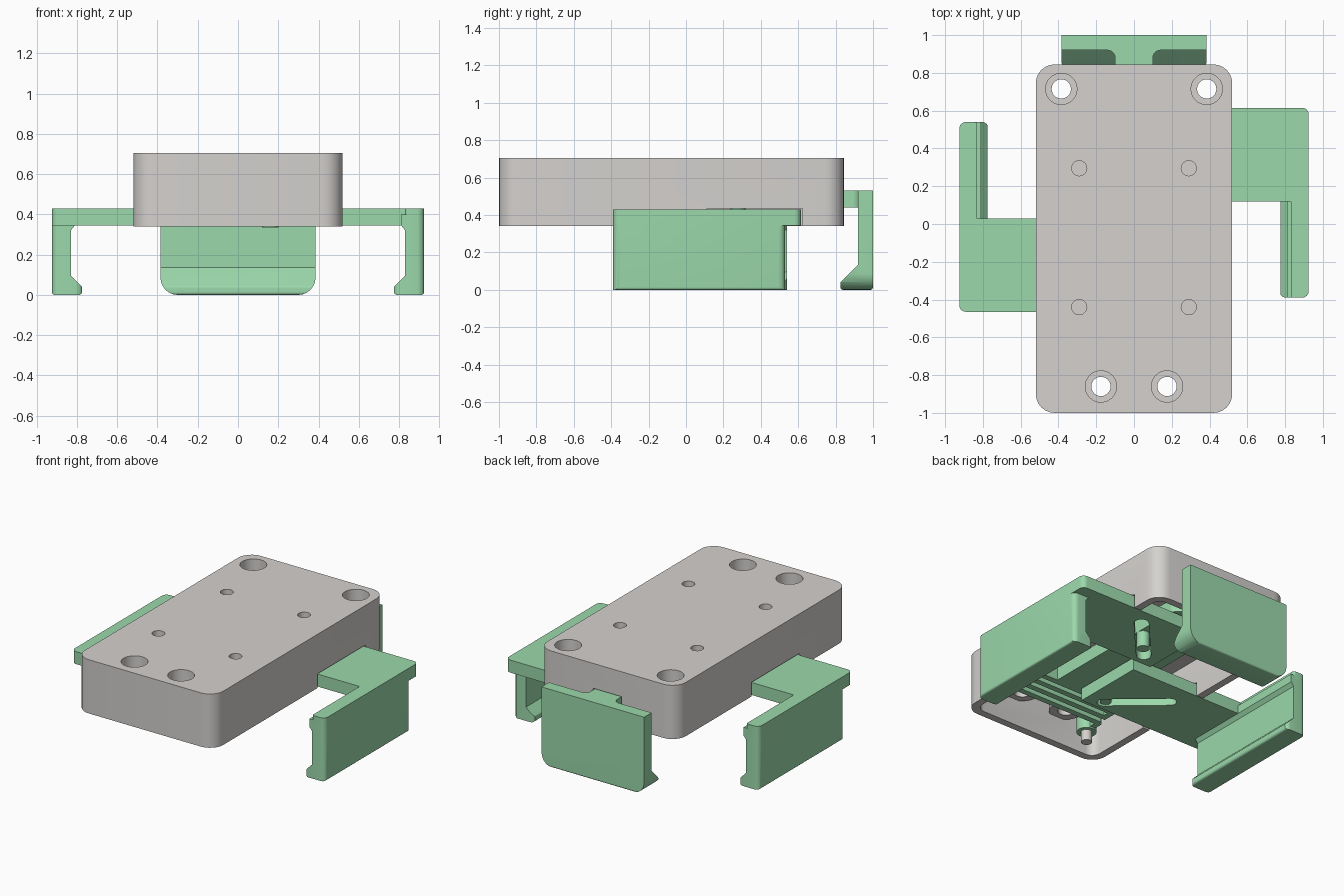
import bpy, bmesh, math
from mathutils import Vector

if "Cube" in bpy.data.objects:
    bpy.data.objects.remove(bpy.data.objects["Cube"])

def material(name, col):
    m = bpy.data.materials.new(name)
    m.diffuse_color = (*col, 1)
    m.use_nodes = True
    m.node_tree.nodes["Principled BSDF"].inputs["Base Color"].default_value = m.diffuse_color
    return m

GREY = material("warm grey", (0.66, 0.64, 0.62))
GREEN = material("soft green", (0.33, 0.69, 0.41))

def rounded(pts, seg=6):
    """Outline from (x, y) or (x, y, corner radius) points."""
    out, n = [], len(pts)
    for i, p in enumerate(pts):
        v = Vector(p[:2])
        r = p[2] if len(p) > 2 else 0
        if not r:
            out.append(v)
            continue
        a = (Vector(pts[i - 1][:2]) - v).normalized()
        b = (Vector(pts[(i + 1) % n][:2]) - v).normalized()
        half = a.angle(b) / 2
        centre = v + (a + b).normalized() * (r / math.sin(half))
        s, e = v + a * (r / math.tan(half)) - centre, v + b * (r / math.tan(half)) - centre
        turn = s.angle_signed(e)
        for k in range(seg + 1):
            t = -turn * k / seg
            out.append(centre + Vector((s.x * math.cos(t) - s.y * math.sin(t),
                                        s.x * math.sin(t) + s.y * math.cos(t))))
    return out

def prism(name, pts, lo, hi, mat, axis="z"):
    """Extrude an outline from lo to hi along an axis."""
    place = {"z": lambda p, t: (p[0], p[1], t),
             "y": lambda p, t: (p[0], t, p[1]),
             "x": lambda p, t: (t, p[0], p[1])}[axis]
    bm = bmesh.new()
    ends = [[bm.verts.new(place(p, t)) for p in pts] for t in (lo, hi)]
    bm.faces.new(ends[0])
    bm.faces.new(ends[1])
    n = len(pts)
    for i in range(n):
        j = (i + 1) % n
        bm.faces.new((ends[0][i], ends[0][j], ends[1][j], ends[1][i]))
    bmesh.ops.recalc_face_normals(bm, faces=bm.faces)
    me = bpy.data.meshes.new(name)
    bm.to_mesh(me)
    bm.free()
    me.materials.append(mat)
    ob = bpy.data.objects.new(name, me)
    bpy.context.collection.objects.link(ob)
    return ob

def rect(x0, x1, y0, y1, r=0):
    return rounded([(x0, y0, r), (x1, y0, r), (x1, y1, r), (x0, y1, r)])

def box(name, x0, x1, y0, y1, z0, z1, mat=GREEN, r=0):
    return prism(name, rect(x0, x1, y0, y1, r), z0, z1, mat)

def disc(x, y, r, z0, z1, mat=GREY, name="cutter"):
    pts = [(x + r * math.cos(a * math.tau / 32), y + r * math.sin(a * math.tau / 32)) for a in range(32)]
    return prism(name, pts, z0, z1, mat)

def combine(ob, other, op="UNION"):
    """Apply a boolean and drop the second object."""
    m = ob.modifiers.new("bool", "BOOLEAN")
    m.operation, m.solver, m.object = op, "EXACT", other
    bpy.context.view_layer.objects.active = ob
    bpy.ops.object.modifier_apply(modifier=m.name)
    bpy.data.objects.remove(other)

def slot(p, q, r, z0, z1):
    """Round-ended bar between two points, used as a cutter."""
    p, q = Vector(p), Vector(q)
    d = (q - p).normalized()
    base = math.atan2(d.y, d.x)
    pts = []
    for c, start in ((q, base - math.pi / 2), (p, base + math.pi / 2)):
        for k in range(13):
            a = start + math.pi * k / 12
            pts.append(c + r * Vector((math.cos(a), math.sin(a))))
    return prism("cutter", pts, z0, z1, GREEN)

# Housing: open-bottomed rounded box
housing = box("housing", -0.52, 0.52, -1, 0.845, 0.34, 0.705, GREY, 0.1)
combine(housing, box("cutter", -0.47, 0.47, -0.95, 0.795, 0.3, 0.6, GREY, 0.06), "DIFFERENCE")

# Counterbored screw holes with bosses, and small blind holes
screws = [(-0.385, 0.715), (0.385, 0.715), (-0.175, -0.86), (0.175, -0.86)]
for x, y in screws:
    combine(housing, disc(x, y, 0.105, 0.52, 0.65))
for x, y in screws:
    combine(housing, disc(x, y, 0.083, 0.6, 0.8), "DIFFERENCE")
    combine(housing, disc(x, y, 0.051, 0.3, 0.8), "DIFFERENCE")
for x in (-0.29, 0.29):
    for y in (0.295, -0.44):
        combine(housing, disc(x, y, 0.04, 0.63, 0.8), "DIFFERENCE")

# Openings in the housing walls for the three sliding arms
for cut in ((0.4, 0.6, 0.112, 0.623, 0.3, 0.436), (-0.6, -0.4, -0.473, 0.038, 0.3, 0.436),
            (-0.106, 0.106, 0.7, 0.9, 0.434, 0.536)):
    combine(housing, box("cutter", *cut), "DIFFERENCE")

# Side arms: L-shaped plate with a hanging hooked wall
def side_arm(name):
    plate = rounded([(-0.03, 0.12), (0.83, 0.12), (0.83, -0.39, 0.015), (0.925, -0.39, 0.035),
                     (0.925, 0.615, 0.035), (-0.03, 0.615)])
    arm = prism(name, plate, 0.345, 0.43, GREEN)
    hook = rounded([(0.925, 0, 0.015), (0.925, 0.4), (0.81, 0.4), (0.81, 0.345), (0.83, 0.32),
                    (0.83, 0.095), (0.775, 0.04, 0.01), (0.775, 0, 0.015)])
    wall = prism("wall", hook, -0.39, 0.53, GREEN, "y")
    combine(wall, box("cutter", 0.77, 0.925, -0.39, 0.53, -0.1, 0.6, GREEN, 0.035), "INTERSECT")
    combine(arm, wall)
    return arm

right_arm = side_arm("right_arm")
left_arm = side_arm("left_arm")
for v in left_arm.data.vertices:      # half turn about the middle of the pair
    v.co.x, v.co.y = -v.co.x, 0.15 - v.co.y

# Slanted guide slots in the arms
combine(right_arm, slot((0.09, 0.2), (0.36, 0.5), 0.045, 0.3, 0.5), "DIFFERENCE")
combine(left_arm, slot((-0.09, -0.4), (-0.4, -0.13), 0.04, 0.3, 0.5), "DIFFERENCE")

# Rear slider: hooked wall, narrow neck and inner plate
rear_profile = rounded([(1.0, 0, 0.015), (1.0, 0.53), (0.92, 0.53), (0.92, 0.135),
                        (0.825, 0.04, 0.015), (0.825, 0, 0.015)])
rear = prism("rear_slider", rear_profile, -0.385, 0.385, GREEN, "x")
front_outline = rounded([(-0.385, 0, 0.085), (0.385, 0, 0.085), (0.385, 0.53), (-0.385, 0.53)])
combine(rear, prism("cutter", front_outline, 0.7, 1.1, GREEN, "y"), "INTERSECT")
neck = rounded([(-0.2, -0.52), (0.2, -0.52), (0.2, 0.6, 0.05), (0.1, 0.7, 0.05), (0.1, 0.92, 0.04),
                (0.16, 0.92), (0.16, 0.95), (-0.16, 0.95), (-0.16, 0.92), (-0.1, 0.92, 0.04),
                (-0.1, 0.7, 0.05), (-0.2, 0.6, 0.05)])
combine(rear, prism("neck", neck, 0.44, 0.53, GREEN))

# Guide pins running in the slots
disc(0.16, 0.278, 0.04, 0.335, 0.45, GREEN, "right_guide_pin")
disc(-0.1, -0.391, 0.036, 0.35, 0.45, GREEN, "left_guide_pin")

# Zigzag return spring in front of the slider
rows = [-0.515, -0.59, -0.665, -0.74]
for i, y in enumerate(rows):
    box("spring_row", -0.34, 0.34, y - 0.02, y + 0.02, 0.44, 0.53)
    if i < 3:
        s = 1 if i % 2 == 0 else -1
        xs = sorted((s * 0.30, s * 0.34))
        box("spring_bend", xs[0], xs[1], y - 0.075, y, 0.44, 0.53)
box("spring_tail", -0.36, -0.32, -0.83, -0.74, 0.44, 0.53)

# Spring eyelet on its anchor post
eyelet = disc(-0.34, -0.86, 0.062, 0.43, 0.53, GREEN, "spring_eyelet")
combine(eyelet, disc(-0.34, -0.86, 0.036, 0.3, 0.6), "DIFFERENCE")
disc(-0.34, -0.86, 0.034, 0.36, 0.61, GREY, "spring_post")

# Smooth the rounded corners, keep the edges sharp
for ob in bpy.context.scene.objects:
    bpy.ops.object.select_all(action="DESELECT")
    ob.select_set(True)
    bpy.context.view_layer.objects.active = ob
    bpy.ops.object.shade_smooth_by_angle(angle=math.radians(32))
